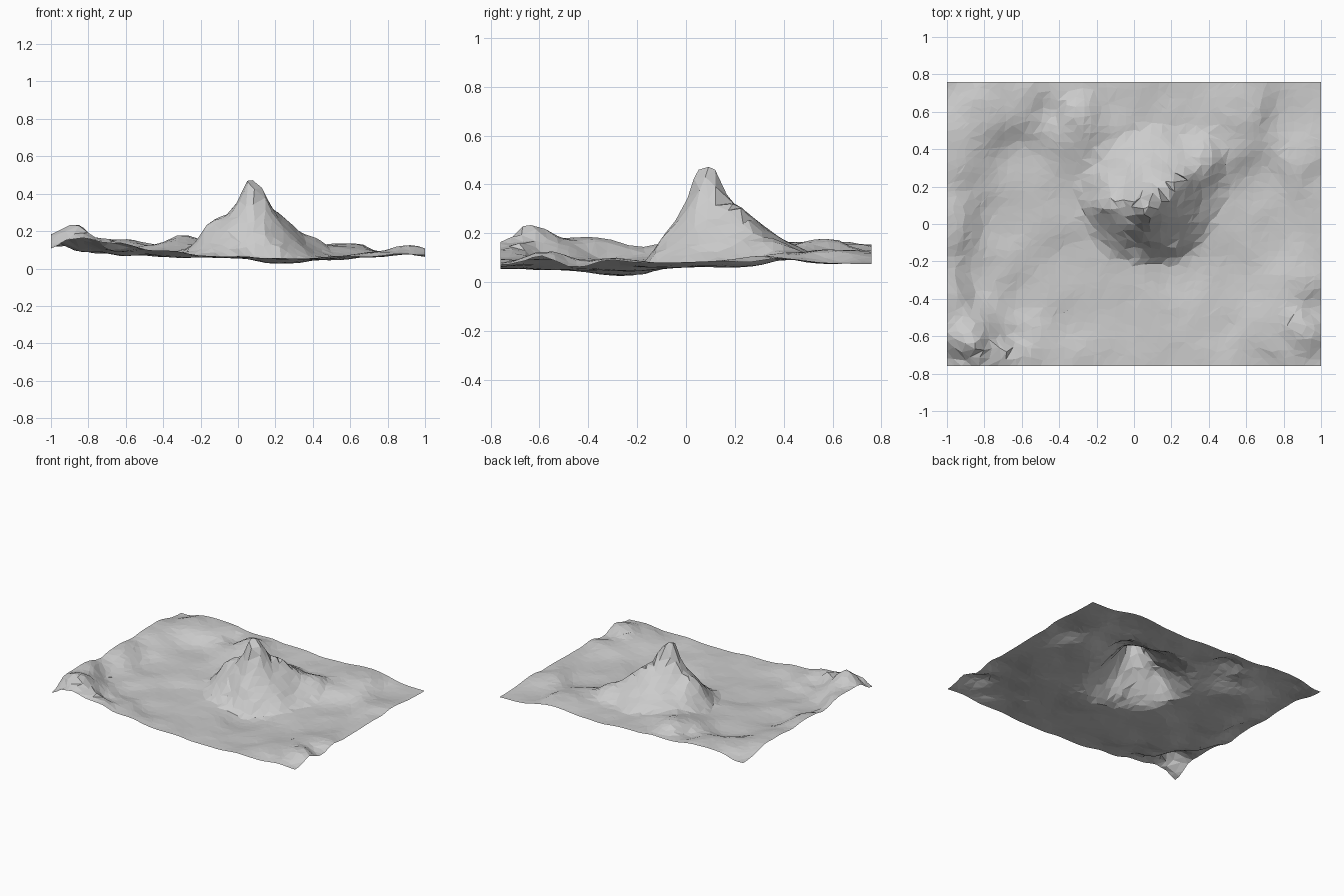
import bpy, math, random
from mathutils import Vector, noise

if "Cube" in bpy.data.objects:
    bpy.data.objects.remove(bpy.data.objects["Cube"])

random.seed(4)
NX, NY = 44, 34
HX, HY = 1.0, 0.76
PEAK = (0.075, 0.075)

# spot heights for rims, ridges and valley floor
SPOTS = [
    (-1, -.76, .10), (-.9, -.76, .155), (-.68, -.76, .13), (-.42, -.76, .095),
    (-.1, -.76, .065), (.25, -.76, .053), (.7, -.76, .06), (1, -.76, .07),
    (-.88, -.65, .245), (-.7, -.68, .175), (-1, -.4, .185), (-1, 0, .165), (-1, .4, .165),
    (-1, .76, .12), (-.8, -.3, .085), (-.6, -.4, .065), (-.72, 0, .08), (-.3, -.5, .057),
    (0, -.45, .055), (.25, -.25, .025), (.5, -.25, .045), (.4, -.5, .048), (.7, -.1, .06),
    (.68, .2, .06), (-.42, .05, .085), (-.35, -.2, .06), (-.8, .62, .165), (-.6, .66, .155),
    (-.44, .6, .115), (-.32, .58, .18), (-.1, .7, .115), (.2, .62, .10), (.58, .6, .135),
    (.85, .6, .075), (-.6, .35, .085), (1, .25, .08), (1, -.2, .08), (.91, -.57, .13),
    (1, -.45, .06), (.92, .3, .11), (1, .76, .075), (.76, -.64, .09), (.1, .1, .065),
    (-.35, .76, .125), (.47, .42, .12), (.45, .05, .06), (.93, -.3, .1), (-.65, -.6, .08),
]
# mountain foot radius, every 45 degrees from east
FOOT = [.37, .53, .43, .40, .37, .31, .275, .33]
# mountain profile: share of radius, share of height
PROFILE = [(0, 1), (.09, 1), (.18, .79), (.29, .58), (.4, .45), (.51, .34), (.73, .16), (1, 0)]
# shoulders and spurs: x, y, height, spread
SHOULDERS = [(-.15, .1, .075, .07), (.23, .24, .04, .08), (.08, .32, .02, .09),
             (.11, -.08, .04, .05), (.22, -.13, .03, .05), (0, -.12, -.02, .04)]


def profile(t):
    for (a, ha), (b, hb) in zip(PROFILE, PROFILE[1:]):
        if t <= b:
            return ha + (hb - ha) * (t - a) / (b - a)
    return 0


def height(x, y):
    total = weight = 0
    for sx, sy, sz in SPOTS:
        w = ((x - sx) ** 2 + (y - sy) ** 2 + .003) ** -1.75
        total += w * sz
        weight += w
    z = total / weight
    dx, dy = x - PEAK[0], y - PEAK[1]
    a = (math.atan2(dy, dx) / (math.pi / 4)) % 8
    i = int(a) % 8
    foot = FOOT[i] + (FOOT[(i + 1) % 8] - FOOT[i]) * (a - int(a))
    foot *= 1 + .1 * noise.noise(Vector((x * 6, y * 6, 5)))
    p = profile(math.hypot(dx, dy) / foot)
    z += .408 * p
    for bx, by, h, s in SHOULDERS:
        z += h * math.exp(-((x - bx) ** 2 + (y - by) ** 2) / s ** 2)
    # rougher rock on the slopes than on the floor
    rough = .004 + .04 * min(p, 1 - p) + max(0, z - .09) * .03
    return max(.025, z + rough * noise.noise(Vector((x * 9, y * 9, 2))))


# jittered grid, edges kept straight
verts = []
for j in range(NY + 1):
    for i in range(NX + 1):
        x = -HX + 2 * HX * i / NX
        y = -HY + 2 * HY * j / NY
        if 0 < i < NX:
            x += random.uniform(-.016, .016)
        if 0 < j < NY:
            y += random.uniform(-.016, .016)
        verts.append((x, y, height(x, y)))

# irregular low-poly triangles
faces = []
for j in range(NY):
    for i in range(NX):
        a = j * (NX + 1) + i
        b, d = a + 1, a + NX + 1
        c = d + 1
        if abs(verts[a][2] - verts[c][2]) < abs(verts[b][2] - verts[d][2]):
            faces += [(a, b, c), (a, c, d)]
        else:
            faces += [(a, b, d), (b, c, d)]

mesh = bpy.data.meshes.new("mountain_terrain")
mesh.from_pydata(verts, [], faces)
mesh.update()
terrain = bpy.data.objects.new("mountain_terrain", mesh)
bpy.context.collection.objects.link(terrain)
